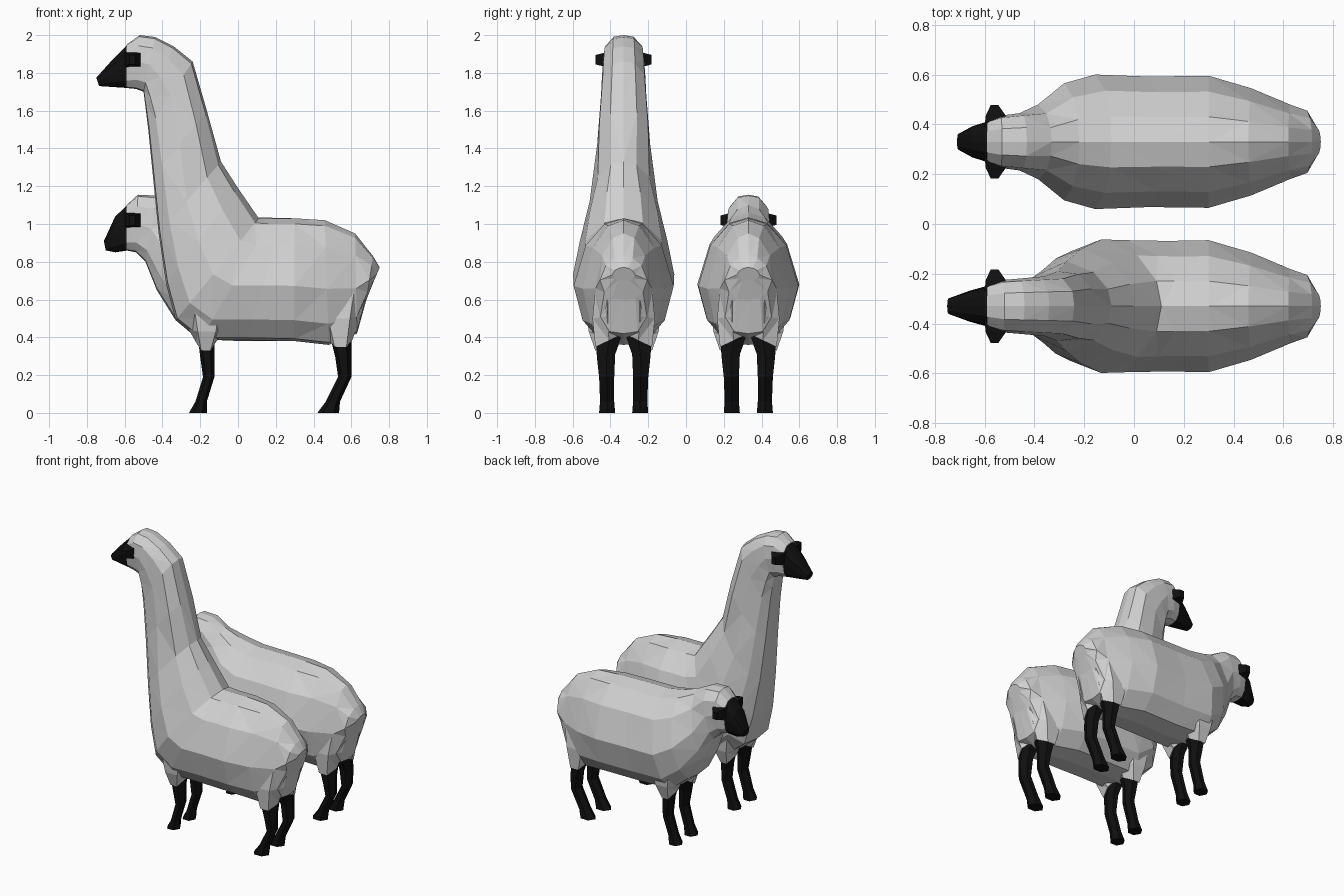
import bpy, bmesh
from mathutils import Vector

if "Cube" in bpy.data.objects:
    bpy.data.objects.remove(bpy.data.objects["Cube"])


def material(name, v):
    m = bpy.data.materials.new(name)
    m.diffuse_color = (v, v, v, 1)
    m.use_nodes = True
    m.node_tree.nodes["Principled BSDF"].inputs["Base Color"].default_value = m.diffuse_color
    return m


WOOL = material("pale wool", 0.64)
BLACK = material("black skin", 0.005)

# Half cross-sections from top to bottom: (width fraction, height fraction)
BODY = [(0, 1), (.38, .955), (.76, .78), (1, .45), (.82, .17), (.5, .02), (0, 0)]
HEAD = [(0, 1), (.5, .97), (.92, .80), (1, .5), (.85, .17), (.5, .02), (0, 0)]


def loft(name, rings, mat):
    """Skin a list of equal-sized point rings and cap both ends."""
    bm = bmesh.new()
    vs = [[bm.verts.new(p) for p in r] for r in rings]
    n = len(vs[0])
    for a, b in zip(vs, vs[1:]):
        for i in range(n):
            j = (i + 1) % n
            bm.faces.new((a[i], a[j], b[j], b[i]))
    bm.faces.new(vs[0])
    bm.faces.new(vs[-1][::-1])
    bmesh.ops.recalc_face_normals(bm, faces=bm.faces)
    # split bent quads for the faceted look
    bmesh.ops.triangulate(bm, faces=bm.faces)
    me = bpy.data.meshes.new(name)
    bm.to_mesh(me)
    bm.free()
    me.materials.append(mat)
    ob = bpy.data.objects.new(name, me)
    bpy.context.collection.objects.link(ob)
    return ob


def section(y, xt, zt, xb, zb, w, profile):
    """Ring spanned between a top point and a bottom point."""
    top, bot = Vector((xt, y, zt)), Vector((xb, y, zb))
    half = [(bot.lerp(top, h), f * w) for f, h in profile]
    right = [p + Vector((0, d, 0)) for p, d in half]
    left = [p - Vector((0, d, 0)) for p, d in half[1:-1]]
    return right + left[::-1]


def body(name, y, head_rings, body_rings, mat):
    loft(name, [section(y, *r, HEAD) for r in head_rings]
         + [section(y, *r, BODY) for r in body_rings], mat)


def leg_ring(y, side, x0, x1, y0, y1, z, slope):
    """Six-sided horizontal ring, its inner edge raised by slope."""
    pts = []
    for fx, fy in ((0, .5), (.25, 0), (.75, 0), (1, .5), (.75, 1), (.25, 1)):
        pts.append((x0 + (x1 - x0) * fx, y + side * (y0 + (y1 - y0) * fy),
                    z + slope * (1 - fy)))
    return pts


# x0, x1, y inner, y outer, z, inner rise
THIGHS = {
    "front": [(-.30, -.03, .02, .20, .56, 0), (-.26, -.07, .01, .185, .43, .02),
              (-.22, -.12, .005, .15, .33, .08)],
    "back": [(.40, .69, .02, .15, .66, 0), (.42, .65, .01, .165, .50, .02),
             (.48, .605, .005, .15, .35, .07)],
}
SHINS = {
    "front": [(-.21, -.125, .005, .145, .34, .08), (-.20, -.125, .045, .14, .28, .03),
              (-.185, -.125, .05, .13, .19, 0), (-.225, -.165, .05, .125, .06, 0),
              (-.26, -.165, .045, .13, 0, 0)],
    "back": [(.49, .60, .005, .145, .36, .07), (.515, .60, .045, .14, .28, .03),
             (.53, .60, .05, .13, .19, 0), (.465, .54, .05, .125, .06, 0),
             (.42, .535, .045, .13, 0, 0)],
}

# Rump shared by both animals: top x, z, bottom x, z, half-width
RUMP = [(.30, 1.03, .30, .38, .265), (.46, 1.02, .48, .36, .215),
        (.62, .95, .63, .42, .15), (.715, .83, .68, .60, .125),
        (.75, .77, .72, .70, .06)]

SHORT_HEAD = [(-.59, 1.10, -.59, .86, .085), (-.53, 1.155, -.54, .85, .105),
              (-.43, 1.15, -.49, .80, .115)]
SHORT_BODY = [(-.33, 1.10, -.43, .65, .15), (-.22, 1.06, -.33, .49, .235),
              (-.09, 1.035, -.21, .39, .27), (.11, 1.035, .02, .38, .262)]
SHORT_FACE = [(-.585, 1.10, -.585, .86, .083), (-.65, 1.04, -.65, .85, .062),
              (-.71, .91, -.70, .86, .032)]

TALL_HEAD = [(-.59, 1.95, -.59, 1.72, .085), (-.52, 2.0, -.54, 1.715, .105),
             (-.44, 1.99, -.50, 1.70, .11), (-.34, 1.94, -.49, 1.62, .115),
             (-.24, 1.86, -.475, 1.50, .12), (-.165, 1.60, -.45, 1.25, .14)]
TALL_BODY = [(-.09, 1.33, -.42, .95, .18), (0, 1.19, -.38, .68, .232),
             (.11, 1.03, -.33, .49, .268), (.18, 1.03, -.20, .385, .265),
             (.24, 1.03, .05, .385, .262)]
TALL_FACE = [(-.585, 1.95, -.585, 1.72, .083), (-.66, 1.875, -.66, 1.725, .062),
             (-.75, 1.775, -.735, 1.73, .032)]


def animal(prefix, y, head, trunk, face, ear_z):
    body(prefix + "_wool_body", y, head, trunk + RUMP, WOOL)
    body(prefix + "_face", y, face, [], BLACK)
    for s, side in ((-1, "near"), (1, "far")):
        # ear: tapered stub from cheek outwards
        ear = []
        for d, x0, x1, h in ((.06, -.60, -.515, .04), (.105, -.595, -.515, .036),
                             (.148, -.575, -.545, .025)):
            ear.append([(x, y + s * d, ear_z + z) for x, z in
                        ((x0, -h), (x1, -h), (x1, h), (x0, h))])
        loft(f"{prefix}_{side}_ear", ear, BLACK)
        # woolly thighs and bare shins
        for end in ("front", "back"):
            for part, table, mat in (("thigh", THIGHS, WOOL), ("shin", SHINS, BLACK)):
                loft(f"{prefix}_{end}_{side}_{part}",
                     [leg_ring(y, s, *r) for r in table[end]], mat)


animal("short_sheep", .33, SHORT_HEAD, SHORT_BODY, SHORT_FACE, 1.02)
animal("long_neck_sheep", -.33, TALL_HEAD, TALL_BODY, TALL_FACE, 1.87)
